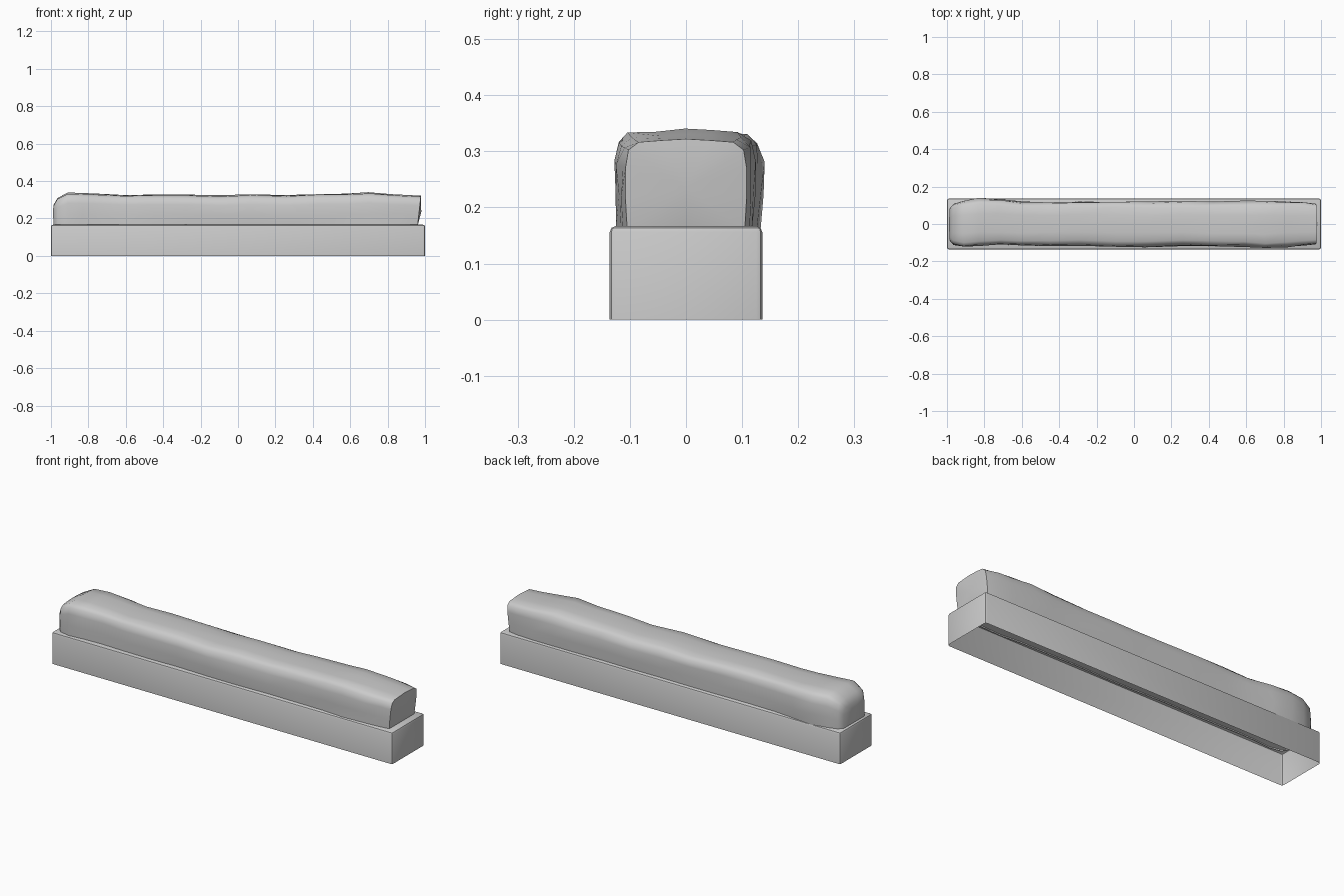
import bpy, bmesh, random

if "Cube" in bpy.data.objects:
    bpy.data.objects.remove(bpy.data.objects["Cube"])
random.seed(4)


def finish(bm, name, angle):
    bmesh.ops.recalc_face_normals(bm, faces=bm.faces[:])
    mesh = bpy.data.meshes.new(name)
    bm.to_mesh(mesh)
    bm.free()
    ob = bpy.data.objects.new(name, mesh)
    bpy.context.collection.objects.link(ob)
    bpy.ops.object.select_all(action='DESELECT')
    ob.select_set(True)
    bpy.context.view_layer.objects.active = ob
    bpy.ops.object.shade_smooth_by_angle(angle=angle)
    return ob


# Planter box: bevelled sides and top, open underneath
bm = bmesh.new()
bmesh.ops.create_cube(bm, size=1)
for v in bm.verts:
    v.co.x *= 2.0
    v.co.y *= 0.272
    v.co.z = (v.co.z + 0.5) * 0.167
edges = [e for e in bm.edges if max(v.co.z for v in e.verts) > 0.1]
bmesh.ops.bevel(bm, geom=edges, offset=0.011, segments=2, profile=0.5, affect='EDGES')
bottom = [f for f in bm.faces if all(v.co.z < 0.001 for v in f.verts)]
bmesh.ops.delete(bm, geom=bottom, context='FACES_ONLY')
finish(bm, "planter_box", 0.6)

# Hedge stations: x, front width, back width, top height
stations = [
    (-0.985, 0.090, 0.085, 0.275), (-0.965, 0.112, 0.108, 0.310),
    (-0.91, 0.124, 0.126, 0.338), (-0.83, 0.116, 0.137, 0.336),
    (-0.72, 0.112, 0.130, 0.332), (-0.60, 0.116, 0.119, 0.326),
    (-0.45, 0.118, 0.117, 0.329), (-0.28, 0.114, 0.119, 0.328),
    (-0.10, 0.120, 0.120, 0.323), (0.07, 0.121, 0.118, 0.329),
    (0.25, 0.116, 0.120, 0.324), (0.42, 0.118, 0.118, 0.331),
    (0.58, 0.120, 0.121, 0.334), (0.70, 0.129, 0.121, 0.339),
    (0.82, 0.122, 0.121, 0.331), (0.91, 0.116, 0.117, 0.326),
    (0.96, 0.108, 0.108, 0.322)]
# Half section: fraction of width, fraction of height
half = [(0.97, 0.0), (1.0, 0.35), (1.0, 0.68), (0.95, 0.88), (0.78, 0.965), (0.4, 0.985)]
base = 0.16

bm = bmesh.new()
rings = []
for i, (x, front, back, top) in enumerate(stations):
    ring = []
    section = [(-w * front, h) for w, h in half] + [(0.0, 1.0)]
    section += [(w * back, h) for w, h in reversed(half)]
    inner = 0 < i < len(stations) - 1
    for y, h in section:
        j = 0.004 if inner and h > 0 else 0.0
        lean = 0.018 * h if x > 0.95 else 0.0
        ring.append(bm.verts.new((
            x + lean + random.uniform(-3 * j, 3 * j) * (abs(x) < 0.8),
            y + random.uniform(-j, j),
            base + h * (top - base) + random.uniform(-j, j) * 0.4)))
    rings.append(ring)
for a, b in zip(rings, rings[1:]):
    for k in range(len(a) - 1):
        bm.faces.new((a[k], a[k + 1], b[k + 1], b[k]))
# End caps, slightly domed
for ring, x in ((rings[0], -0.99), (rings[-1], 0.98)):
    c = bm.verts.new((x, 0.0, 0.235))
    for k in range(len(ring) - 1):
        bm.faces.new((ring[k], ring[k + 1], c))
    foot = bm.verts.new((ring[0].co.x, 0.0, base))
    bm.faces.new((ring[0], c, foot))
    bm.faces.new((ring[-1], foot, c))
finish(bm, "hedge", 1.0)
